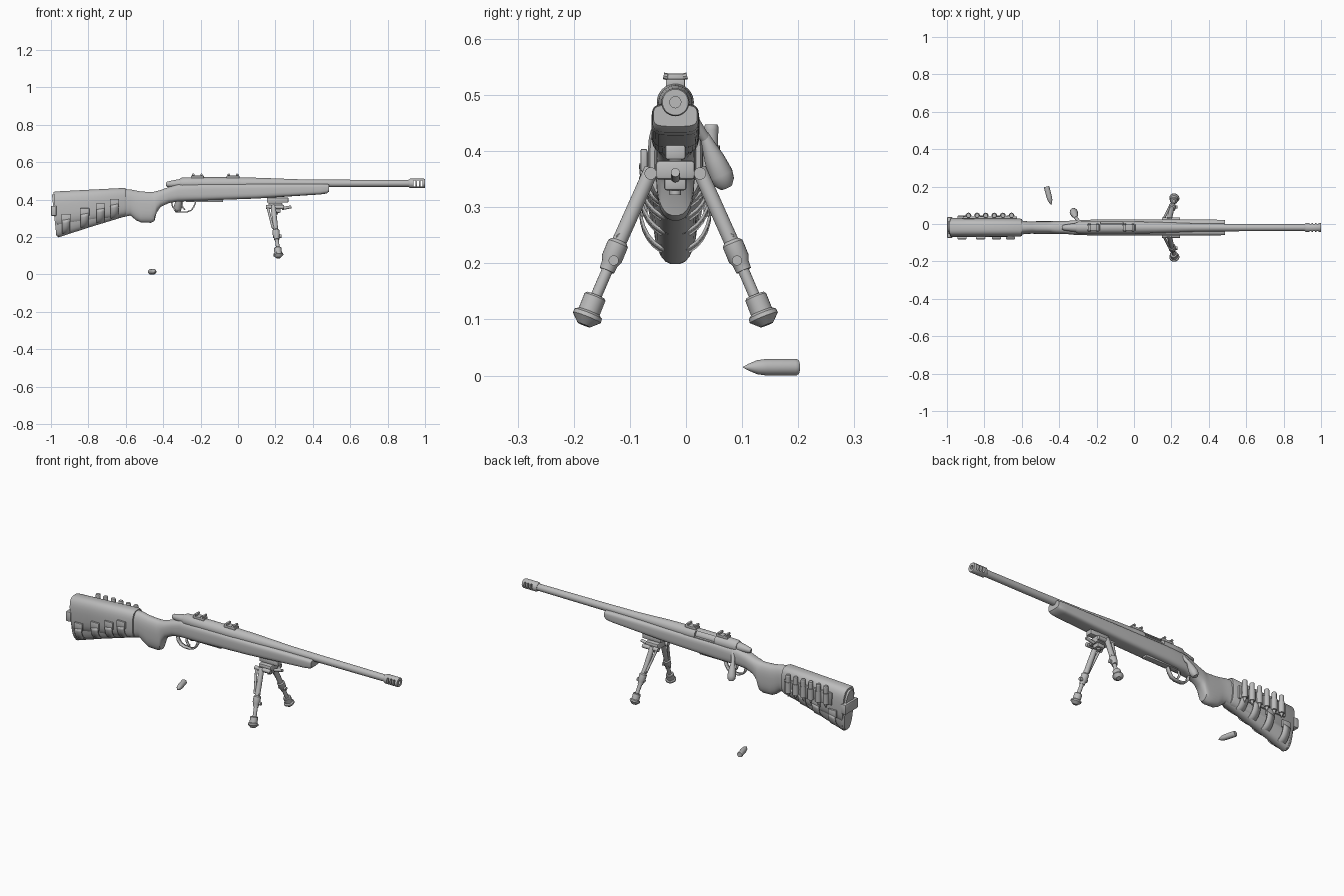
import bpy, bmesh, math
from mathutils import Vector

if "Cube" in bpy.data.objects:
    bpy.data.objects.remove(bpy.data.objects["Cube"], do_unlink=True)

grey = bpy.data.materials.new("plain_grey")
grey.use_nodes = True
grey.diffuse_color = (0.5, 0.5, 0.5, 1)
grey.node_tree.nodes["Principled BSDF"].inputs["Base Color"].default_value = (0.5, 0.5, 0.5, 1)

Y = -0.019      # centre plane of the rifle
AXIS = 0.487    # bore height
parts = []


def finish(name, bm):
    bmesh.ops.recalc_face_normals(bm, faces=bm.faces)
    me = bpy.data.meshes.new(name)
    bm.to_mesh(me)
    bm.free()
    ob = bpy.data.objects.new(name, me)
    bpy.context.collection.objects.link(ob)
    me.materials.append(grey)
    parts.append(ob)
    return ob


def skin(name, rings):
    """Join rings of points into a closed tube with capped ends."""
    bm = bmesh.new()
    rows = [[bm.verts.new(p) for p in ring] for ring in rings]
    n = len(rows[0])
    for a, b in zip(rows, rows[1:]):
        for i in range(n):
            j = (i + 1) % n
            bm.faces.new((a[i], a[j], b[j], b[i]))
    bm.faces.new(rows[0])
    bm.faces.new(rows[-1])
    return finish(name, bm)


def loft(name, sections, n=28):
    """Sections along x: (x, top, bottom, half width, squareness, lean)."""
    rings = []
    for x, top, bot, hw, sq, lean in sections:
        ring = []
        for i in range(n):
            a = math.tau * (i + 0.5) / n
            c, s = math.cos(a), math.sin(a)
            u = math.copysign(abs(c) ** (2 / sq), c)
            v = math.copysign(abs(s) ** (2 / sq), s)
            ring.append((x - lean * v, Y + hw * u, (top + bot) / 2 + (top - bot) / 2 * v))
        rings.append(ring)
    return skin(name, rings)


def lathe(name, p0, p1, profile, n=20):
    """Profile of (fraction from p0 to p1, radius)."""
    p0, p1 = Vector(p0), Vector(p1)
    q = (p1 - p0).to_track_quat('Z', 'Y')
    return skin(name, [[p0.lerp(p1, t) + q @ Vector((r * math.cos(math.tau * i / n),
                        r * math.sin(math.tau * i / n), 0)) for i in range(n)]
                       for t, r in profile])


def rod(name, p0, p1, r, n=16):
    return lathe(name, p0, p1, [(0, r), (1, r)], n)


def box(name, centre, size, bevel=0.0):
    bm = bmesh.new()
    bmesh.ops.create_cube(bm, size=1)
    for v in bm.verts:
        v.co = Vector(c + k * s for c, k, s in zip(centre, v.co, size))
    if bevel:
        bmesh.ops.bevel(bm, geom=bm.edges[:], offset=bevel, segments=2, affect='EDGES', profile=0.5)
    return finish(name, bm)


def ribbon(name, points, across, thick):
    """Bent flat strip: a path of points made wide along a vector."""
    half = Vector(across) / 2
    bm = bmesh.new()
    rows = [(bm.verts.new(Vector(p) - half), bm.verts.new(Vector(p) + half)) for p in points]
    for a, b in zip(rows, rows[1:]):
        bm.faces.new((a[0], a[1], b[1], b[0]))
    ob = finish(name, bm)
    mod = ob.modifiers.new("thickness", 'SOLIDIFY')
    mod.thickness, mod.offset = thick, 0
    return ob


def cut(ob, cutters):
    for c in cutters:
        mod = ob.modifiers.new("cut", 'BOOLEAN')
        mod.operation, mod.object, mod.solver = 'DIFFERENCE', c, 'EXACT'
        bpy.context.view_layer.objects.active = ob
        bpy.ops.object.modifier_apply(modifier=mod.name)
        parts.remove(c)
        bpy.data.objects.remove(c, do_unlink=True)


# Stock from butt through grip to forearm tip
loft("stock", [
    (-0.972, 0.432, 0.198, 0.040, 2.7, 0.012), (-0.8, 0.445, 0.25, 0.042, 2.6, 0),
    (-0.62, 0.458, 0.305, 0.040, 2.5, 0), (-0.575, 0.455, 0.315, 0.034, 2.4, 0),
    (-0.545, 0.449, 0.29, 0.033, 2.4, 0), (-0.52, 0.444, 0.278, 0.034, 2.6, 0),
    (-0.465, 0.441, 0.276, 0.034, 2.6, 0), (-0.447, 0.443, 0.285, 0.034, 2.5, 0),
    (-0.435, 0.446, 0.33, 0.034, 2.5, 0), (-0.415, 0.451, 0.36, 0.034, 2.5, 0),
    (-0.37, 0.468, 0.382, 0.034, 2.6, 0), (-0.32, 0.484, 0.39, 0.039, 3, 0),
    (-0.2, 0.486, 0.395, 0.043, 3.6, 0), (0.1, 0.486, 0.406, 0.043, 3.8, 0),
    (0.44, 0.485, 0.428, 0.042, 4, 0), (0.475, 0.484, 0.433, 0.041, 4, 0),
    (0.487, 0.482, 0.444, 0.039, 4, 0)])

# Butt cover, recoil pad and rear flap
loft("butt_cover", [
    (-0.978, 0.440, 0.255, 0.048, 3, 0.008), (-0.972, 0.444, 0.25, 0.051, 3, 0.008),
    (-0.61, 0.463, 0.310, 0.049, 3, 0), (-0.6, 0.460, 0.314, 0.045, 3, 0)])
loft("recoil_pad", [
    (-0.983, 0.428, 0.205, 0.036, 2.7, 0.012), (-0.968, 0.432, 0.199, 0.041, 2.7, 0.012)])
box("rear_flap", (-0.985, Y, 0.34), (0.03, 0.112, 0.055), 0.006)

# Straps around the underside of the butt
for k, x in enumerate((-0.92, -0.82, -0.735, -0.66)):
    low = 0.21 + (x + 0.96) * 0.31 - 0.004
    arc = [math.pi * i / 14 for i in range(15)]
    path = [(x, Y + 0.062 * math.cos(a), low + 0.075 * (1 - math.sin(a))) for a in arc]
    ribbon(f"butt_strap_{k}", path, (0.042, 0, 0.008), 0.005)
    for side in (-1, 1):
        box(f"strap_tab_{k}", (x, Y + side * 0.056, low + 0.085), (0.05, 0.012, 0.04), 0.003)

# Cartridge shape shared by the holder and the loose round
SHELL = [(0, 0.86), (0.03, 1), (0.08, 1), (0.6, 0.98), (0.75, 0.84), (0.9, 0.42), (1, 0.06)]


def cartridge(name, p0, p1, r):
    return lathe(name, p0, p1, [(t, f * r) for t, f in SHELL])


# Cartridge holder on the back side
box("holder_panel", (-0.77, 0.034, 0.378), (0.29, 0.012, 0.07), 0.004)
for i in range(6):
    x = -0.885 + i * 0.046
    cartridge(f"held_cartridge_{i}", (x, 0.045, 0.447), (x, 0.045, 0.325), 0.0125)
    rod(f"cartridge_loop_{i}", (x, 0.045, 0.35), (x, 0.045, 0.41), 0.0155)
cartridge("loose_cartridge", (-0.468, 0.2, 0.0148), (-0.442, 0.102, 0.0148), 0.0148)

# Receiver with open port, and the bolt inside
receiver = lathe("receiver", (-0.31, Y, AXIS), (0.02, Y, AXIS),
                 [(0, 0.026), (0.03, 0.031), (0.2, 0.033), (0.95, 0.033), (1, 0.031)], 32)
cut(receiver, [box("port_cutter", (-0.12, Y + 0.035, AXIS + 0.012), (0.12, 0.06, 0.03))])
rod("bolt_body", (-0.3, Y, AXIS), (-0.03, Y, AXIS), 0.022)
lathe("bolt_shroud", (-0.385, Y, AXIS - 0.005), (-0.3, Y, AXIS),
      [(0, 0.008), (0.08, 0.014), (0.5, 0.02), (1, 0.025)])

# Bolt handle
lathe("bolt_arm", (-0.285, Y + 0.015, 0.48), (-0.312, 0.036, 0.42), [(0, 0.013), (0.6, 0.010), (1, 0.009)])
lathe("bolt_knob", (-0.31, 0.032, 0.43), (-0.326, 0.072, 0.335),
      [(0, 0.008), (0.15, 0.011), (0.45, 0.018), (0.75, 0.022), (0.9, 0.019), (1, 0.011)])

# Barrel and slotted muzzle brake
lathe("barrel", (0, Y, AXIS), (0.93, Y, AXIS),
      [(0, 0.032), (0.12, 0.030), (0.35, 0.022), (0.55, 0.020), (1, 0.018)], 28)
brake = lathe("muzzle_brake", (0.912, Y, AXIS), (1, Y, AXIS),
              [(0, 0.019), (0.1, 0.025), (0.95, 0.025), (1, 0.023)], 28)
cut(brake, [box("slot_cutter", (x, Y, AXIS), (0.011, 0.1, 0.032)) for x in (0.943, 0.962, 0.981)]
    + [rod("bore_cutter", (0.935, Y, AXIS), (1.05, Y, AXIS), 0.010)])

# Scope mounts
for k, x in enumerate((-0.217, -0.027)):
    box(f"mount_base_{k}", (x, Y, 0.521), (0.068, 0.034, 0.014), 0.002)
    for dx in (-0.022, 0.022):
        box(f"mount_bar_{k}", (x + dx, Y, 0.531), (0.013, 0.028, 0.014), 0.002)
        for side in (-1, 1):
            rod(f"mount_screw_{k}", (x + dx, Y + side * 0.012, 0.532),
                (x + dx, Y + side * 0.021, 0.534), 0.006, 8)

# Trigger guard, trigger and floor plate
guard = [(-0.355, 0.386), (-0.35, 0.362), (-0.335, 0.343), (-0.31, 0.334), (-0.275, 0.334),
         (-0.25, 0.343), (-0.236, 0.362), (-0.225, 0.392)]
ribbon("trigger_guard", [(x, Y, z) for x, z in guard], (0, 0.022, 0), 0.007)
ribbon("trigger", [(-0.295, Y, 0.395), (-0.3, Y, 0.37), (-0.293, Y, 0.355), (-0.283, Y, 0.346)],
       (0, 0.011, 0), 0.008)
box("floor_plate", (-0.18, Y, 0.394), (0.2, 0.032, 0.012), 0.003)

# Bipod mount
box("bipod_clamp", (0.212, Y, 0.398), (0.115, 0.036, 0.026), 0.004)
box("bipod_body", (0.2, Y, 0.366), (0.075, 0.07, 0.034), 0.006)
box("bipod_yoke", (0.205, Y, 0.345), (0.045, 0.04, 0.03), 0.005)
rod("bipod_knob", (0.235, Y, 0.352), (0.285, Y, 0.362), 0.008)
rod("bipod_lock_bolt", (0.205, Y, 0.345), (0.205, Y, 0.322), 0.010)

# Bipod legs, mirrored about the centre plane
for side, tag in ((-1, "front"), (1, "back")):
    def at(x, off, z):
        return (x, Y + side * off, z)
    rod(f"{tag}_leg_hinge", at(0.15, 0.044, 0.36), at(0.245, 0.044, 0.36), 0.011)
    rod(f"{tag}_leg_upper", at(0.188, 0.042, 0.368), at(0.203, 0.106, 0.225), 0.0135)
    rod(f"{tag}_leg_spring", at(0.16, 0.05, 0.355), at(0.186, 0.1, 0.25), 0.0065)
    rod(f"{tag}_spring_pin", at(0.182, 0.1, 0.252), at(0.212, 0.098, 0.246), 0.007)
    lathe(f"{tag}_leg_collar", at(0.202, 0.1, 0.24), at(0.207, 0.122, 0.187),
          [(0, 0.014), (0.1, 0.019), (0.6, 0.019), (0.75, 0.015), (1, 0.014)])
    rod(f"{tag}_collar_screw", at(0.188, 0.11, 0.205), at(0.232, 0.11, 0.205), 0.009)
    rod(f"{tag}_leg_lower", at(0.206, 0.116, 0.2), at(0.214, 0.144, 0.135), 0.010)
    lathe(f"{tag}_foot", at(0.212, 0.142, 0.143), at(0.217, 0.163, 0.09),
          [(0, 0.017), (0.06, 0.020), (0.55, 0.020), (0.62, 0.026), (0.75, 0.027), (1, 0.012)])

# Smooth shading with sharp edges kept
bpy.ops.object.select_all(action='DESELECT')
for ob in parts:
    ob.select_set(True)
bpy.context.view_layer.objects.active = parts[0]
bpy.ops.object.shade_smooth_by_angle(angle=math.radians(35))
